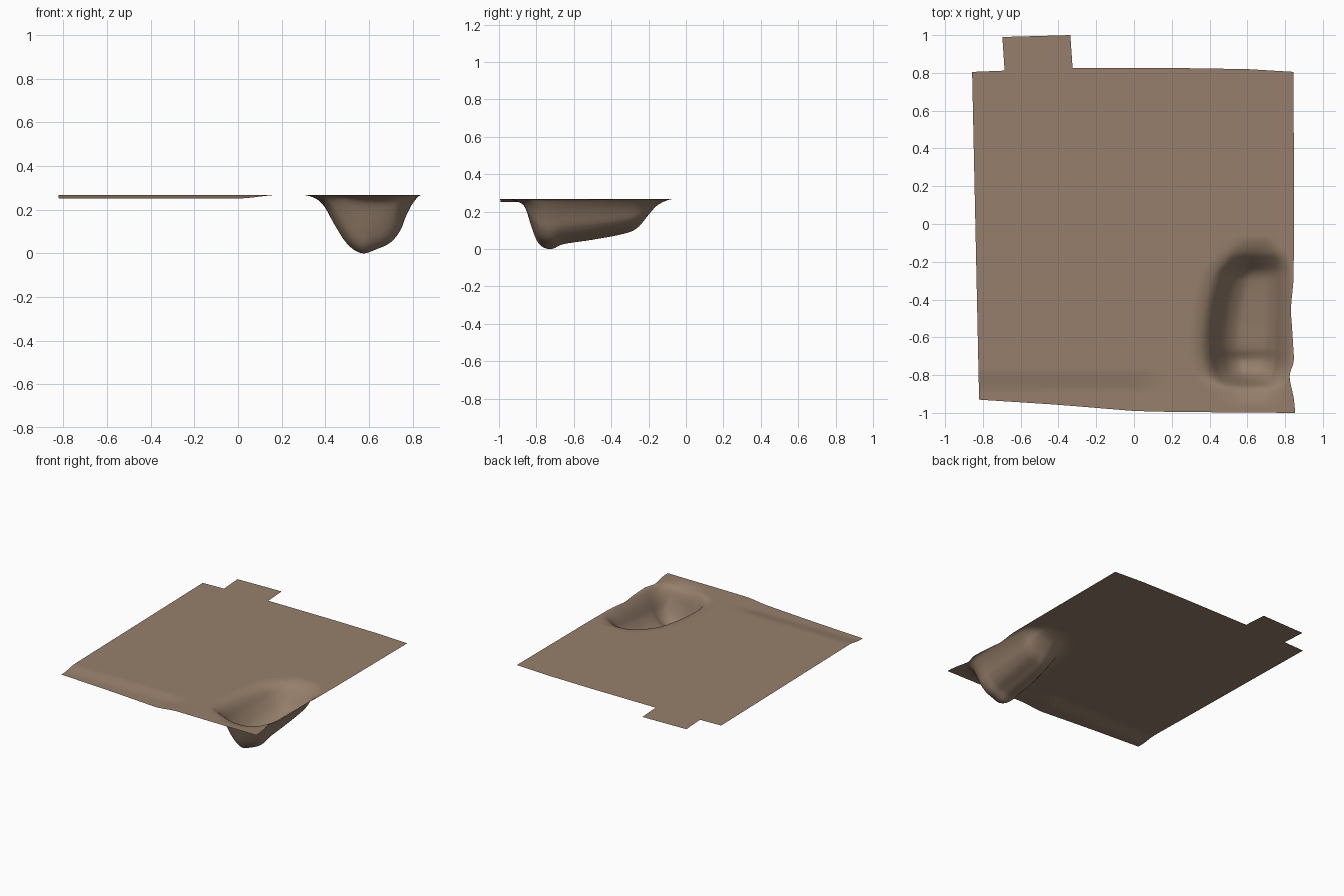
import bpy, bmesh

if "Cube" in bpy.data.objects:
    bpy.data.objects.remove(bpy.data.objects["Cube"])

TOP = 0.268


def curve(pts, x, smooth=True):
    """Interpolate through (x, y) points, clamped at both ends."""
    if x <= pts[0][0]:
        return pts[0][1]
    if x >= pts[-1][0]:
        return pts[-1][1]
    i = next(k for k in range(len(pts) - 1) if x <= pts[k + 1][0])
    (x0, y0), (x1, y1) = pts[i], pts[i + 1]
    h = x1 - x0
    t = (x - x0) / h
    if not smooth:
        return y0 + (y1 - y0) * t

    def slope(k):
        if k == 0 or k == len(pts) - 1:
            return 0.0
        a, b = pts[k - 1], pts[k + 1]
        return (b[1] - a[1]) / (b[0] - a[0])
    t2, t3 = t * t, t * t * t
    return ((2*t3 - 3*t2 + 1) * y0 + (t3 - 2*t2 + t) * h * slope(i)
            + (3*t2 - 2*t3) * y1 + (t3 - t2) * h * slope(i + 1))


def ramp(t):
    t = min(1, max(0, t))
    return t * t * (3 - 2 * t)


# outline of the sheet
LEFT = [(-0.93, -0.82), (0.805, -0.857)]
RIGHT = [(-1.0, 0.852), (-0.92, 0.845), (-0.83, 0.826), (-0.79, 0.826), (-0.73, 0.845),
         (-0.65, 0.843), (-0.54, 0.836), (-0.45, 0.831), (-0.27, 0.845), (0.8, 0.845)]
FRONT = [(-0.82, -0.93), (-0.4, -0.957), (0.0, -0.99), (0.2, -0.995), (0.85, -1.0)]
BACK = [(-0.86, 0.805), (-0.685, 0.812), (-0.325, 0.825), (0.2, 0.826), (0.6, 0.82), (0.85, 0.805)]

# pit: floor height along y, wall lines, and the wall profiles across
FLOOR = [(-0.97, TOP), (-0.90, 0.25), (-0.86, 0.215), (-0.83, 0.12), (-0.80, 0.045), (-0.77, 0.012),
         (-0.72, 0.0), (-0.66, 0.025), (-0.5, 0.05), (-0.3, 0.088), (-0.25, 0.115), (-0.2, 0.175),
         (-0.15, 0.23), (-0.06, TOP)]
WALL_L = [(-0.90, 0.53), (-0.84, 0.49), (-0.8, 0.455), (-0.7, 0.43), (-0.6, 0.425), (-0.45, 0.44),
          (-0.3, 0.475), (-0.2, 0.52), (-0.1, 0.56)]
WALL_R = [(-0.90, 0.72), (-0.84, 0.735), (-0.75, 0.762), (-0.6, 0.77), (-0.3, 0.772), (-0.2, 0.765),
          (-0.1, 0.73)]
SIDE_L = [(-0.14, 0), (-0.07, 0.07), (-0.03, 0.22), (0.01, 0.51), (0.07, 0.85), (0.14, 1)]
SIDE_R = [(-0.19, 1), (-0.13, 0.93), (-0.065, 0.81), (-0.02, 0.6), (0, 0.4), (0.03, 0.17), (0.07, 0)]


def height(x, y):
    depth = TOP - curve(FLOOR, y)
    depth *= curve(SIDE_L, x - curve(WALL_L, y)) * curve(SIDE_R, x - curve(WALL_R, y))
    dip = 0.017 * ramp((-0.76 - y) / 0.14) * ramp((0.2 - x) / 0.2)
    return TOP - depth - dip


def outline(x, y):
    """Bend the nominal rectangle to the measured outline."""
    if x < 0.2 and not (y > 0.8 and x > -0.8):
        x += (curve(LEFT, y, False) + 0.84) * (0.2 - x) / 1.04
    if x > 0.79:
        x += (curve(RIGHT, y) - 0.845) * (x - 0.79) / 0.055
    if y < -0.88:
        y += (curve(FRONT, x, False) + 1.0) * (-0.88 - y) / 0.12
    if y > 0.7:
        y += (curve(BACK, x, False) - 0.82) * (y - 0.7) / 0.12
    return x, y


def steps(a, b, n):
    return [a + (b - a) * i / n for i in range(n)]


# finer grid lines around the pit
xs = (steps(-0.84, -0.685, 2) + steps(-0.685, -0.325, 3) + steps(-0.325, 0.26, 16)
      + steps(0.26, 0.845, 64) + [0.845])
ys = steps(-1.0, -0.04, 96) + steps(-0.04, 0.7, 8) + [0.7, 0.82]

bm = bmesh.new()
grid = []
for y in ys:
    row = []
    for x in xs:
        px, py = outline(x, y)
        row.append(bm.verts.new((px, py, height(px, py))))
    grid.append(row)
for j in range(len(ys) - 1):
    for i in range(len(xs) - 1):
        bm.faces.new((grid[j][i], grid[j][i+1], grid[j+1][i+1], grid[j+1][i]))

# tab on the back edge
base = grid[-1][2:6]
far = [bm.verts.new((-0.697 + 0.36 * k / 3, 0.99 + 0.01 * k / 3, TOP)) for k in range(4)]
for k in range(3):
    bm.faces.new((base[k], base[k+1], far[k+1], far[k]))

me = bpy.data.meshes.new("ground_sheet_with_pit")
bm.to_mesh(me)
bm.free()
for p in me.polygons:
    p.use_smooth = True

mat = bpy.data.materials.new("earth brown")
mat.diffuse_color = (0.305, 0.212, 0.147, 1)
mat.use_nodes = True
mat.node_tree.nodes["Principled BSDF"].inputs["Base Color"].default_value = mat.diffuse_color
me.materials.append(mat)
ob = bpy.data.objects.new("ground_sheet_with_pit", me)
bpy.context.collection.objects.link(ob)
